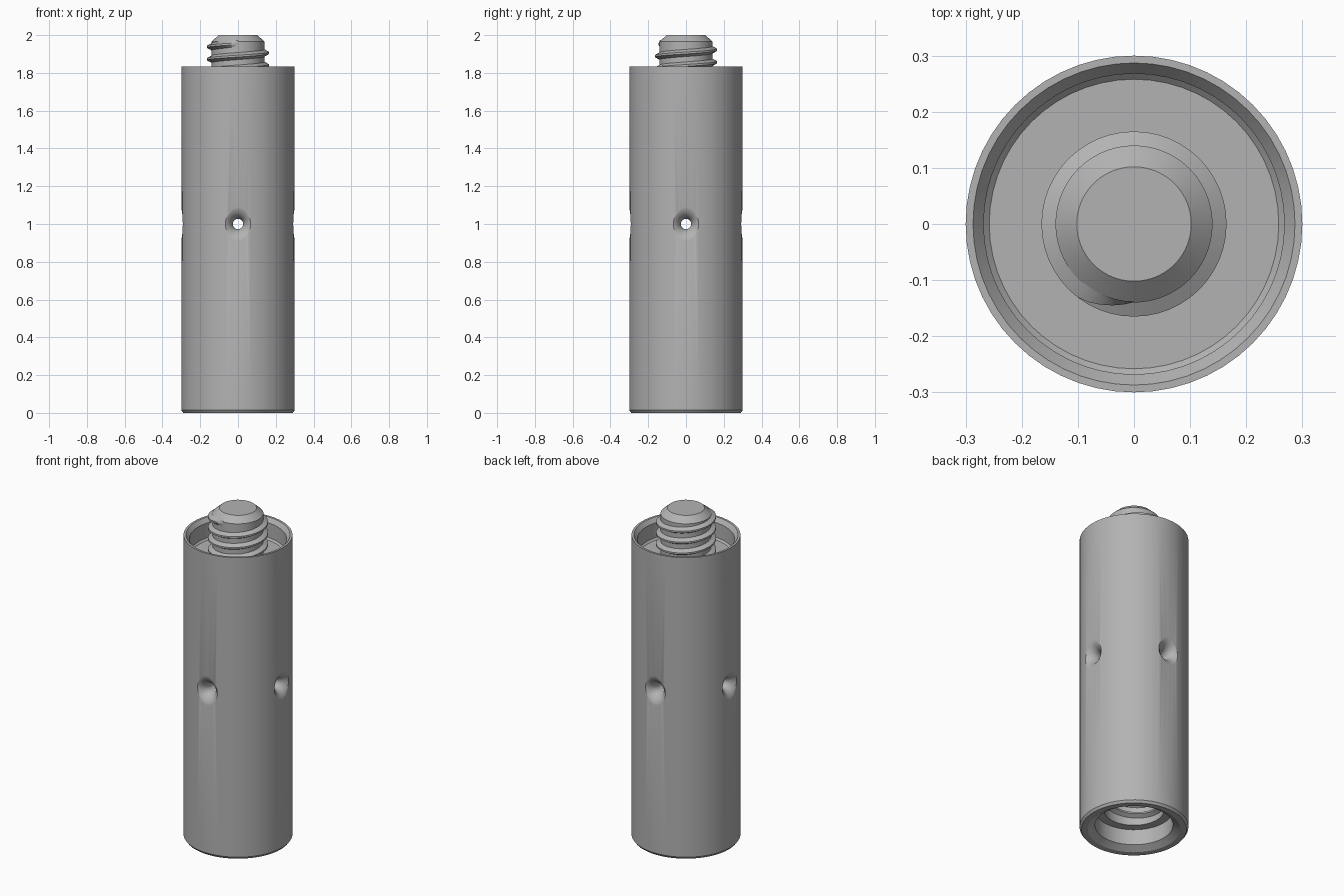
import bpy, bmesh
from math import pi, sin, cos, radians
from mathutils import Matrix, Vector

cube = bpy.data.objects.get("Cube")
if cube:
    bpy.data.objects.remove(cube)

steel = bpy.data.materials.new("grey_steel")
steel.use_nodes = True
colour = (0.45, 0.45, 0.45, 1)
steel.diffuse_color = colour
steel.node_tree.nodes["Principled BSDF"].inputs["Base Color"].default_value = colour


def finish(name, bm):
    bmesh.ops.recalc_face_normals(bm, faces=bm.faces)
    mesh = bpy.data.meshes.new(name)
    bm.to_mesh(mesh)
    bm.free()
    obj = bpy.data.objects.new(name, mesh)
    bpy.context.collection.objects.link(obj)
    mesh.materials.append(steel)
    return obj


def lathe(name, profile, steps):
    """Revolve a (radius, height) profile that starts and ends on the axis."""
    bm = bmesh.new()
    verts = [bm.verts.new((r, 0, z)) for r, z in profile]
    edges = [bm.edges.new(pair) for pair in zip(verts, verts[1:])]
    bmesh.ops.spin(bm, geom=verts + edges, axis=(0, 0, 1), cent=(0, 0, 0),
                   angle=2 * pi, steps=steps, use_duplicate=False)
    bmesh.ops.remove_doubles(bm, verts=bm.verts, dist=1e-5)
    return finish(name, bm)


def smooth(obj):
    bpy.ops.object.select_all(action="DESELECT")
    obj.select_set(True)
    bpy.context.view_layer.objects.active = obj
    bpy.ops.object.shade_smooth_by_angle(angle=radians(30))


PITCH, ROOT, CREST = 0.066, 0.14, 0.165


def thread(name, base, tip, z_end, turns, steps=48):
    """Right-handed helical ridge ending at the front, with its last part tapered."""
    bm = bmesh.new()
    total = int(turns * steps)
    previous = None
    for i in range(total + 1):
        angle = -pi / 2 - 2 * pi * i / steps
        z = z_end - PITCH * i / steps
        fade = min(1, 0.05 + i / 5, 0.05 + (total - i) / 5)
        top = base + (tip - base) * fade
        section = [(base, -0.02), (top, -0.005), (top, 0.005), (base, 0.02)]
        ring = [bm.verts.new((r * cos(angle), r * sin(angle), z + h)) for r, h in section]
        if previous:
            for k in range(4):
                bm.faces.new((previous[k], previous[k - 1], ring[k - 1], ring[k]))
        else:
            bm.faces.new(ring)
        previous = ring
    bm.faces.new(previous)
    return finish(name, bm)


# Body with chamfered foot, stepped socket, top recess and central stud
body = lathe("post_body", [
    (0, 0.42), (CREST, 0.42), (CREST, 0.12), (0.215, 0.12), (0.215, 0.025), (0.255, 0),
    (0.29, 0), (0.3, 0.014), (0.3, 1.835), (0.287, 1.835), (0.268, 1.81), (0.268, 1.72),
    (0.258, 1.71), (ROOT, 1.71), (ROOT, 1.966), (0.102, 2), (0, 2)], 56)

# Flared cross holes, cut through front-back and side-side
HOLE, FLARE, EDGE = 0.027, 0.075, 0.301
flare = [(HOLE + FLARE * (1 - cos(a)), EDGE - FLARE + FLARE * sin(a))
         for a in [pi / 2 * i / 10 for i in range(11)]]
half = flare + [(HOLE + FLARE, 0.36), (0, 0.36)]
dumbbell = [(r, -h) for r, h in reversed(half)] + half
for name, axis in (("front_hole_cutter", "X"), ("side_hole_cutter", "Y")):
    cutter = lathe(name, dumbbell, 32)
    cutter.data.transform(Matrix.Translation(Vector((0, 0, 1))) @ Matrix.Rotation(pi / 2, 4, axis))
    cutter.hide_render = True
    cutter.hide_set(True)
    cut = body.modifiers.new(name, "BOOLEAN")
    cut.operation = "DIFFERENCE"
    cut.solver = "EXACT"
    cut.object = cutter

# Bake the cuts so the helpers can go
bpy.context.view_layer.update()
baked = bpy.data.meshes.new_from_object(body.evaluated_get(bpy.context.evaluated_depsgraph_get()))
body.modifiers.clear()
body.data = baked
for name in ("front_hole_cutter", "side_hole_cutter"):
    bpy.data.objects.remove(bpy.data.objects[name])
smooth(body)

# Screw threads on the stud and inside the socket
smooth(thread("stud_thread", ROOT - 0.002, CREST, 1.955, 3.4))
smooth(thread("socket_thread", CREST + 0.002, ROOT, 0.39, 3.7))
